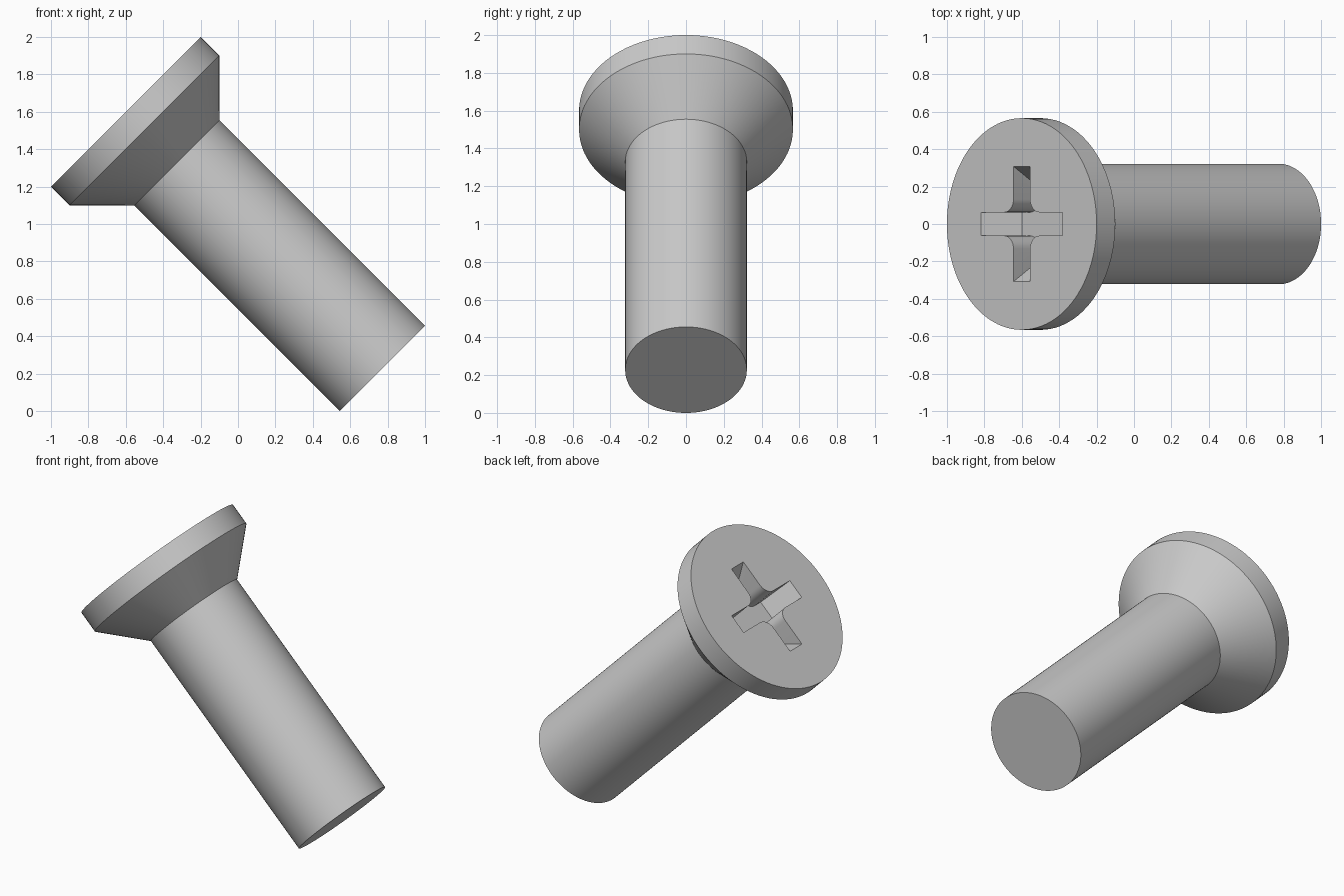
import bpy, bmesh, math
from mathutils import Matrix

if "Cube" in bpy.data.objects:
    bpy.data.objects.remove(bpy.data.objects["Cube"])

SIDES = 96
# Local z is the screw axis, head face at z = 0; then tilted 45 degrees into place
PLACE = Matrix.Translation((-0.6, 0, 1.6)) @ Matrix.Rotation(math.radians(-45), 4, 'Y')


def loft(name, rings):
    """Closed solid through rings of points listed from bottom to top."""
    bm = bmesh.new()
    loops = [[bm.verts.new(p) for p in ring] for ring in rings]
    n = len(loops[0])
    for a, b in zip(loops, loops[1:]):
        for i in range(n):
            j = (i + 1) % n
            bm.faces.new((a[i], a[j], b[j], b[i]))
    bm.faces.new(loops[0][::-1])
    bm.faces.new(loops[-1])
    bmesh.ops.recalc_face_normals(bm, faces=bm.faces)
    bm.transform(PLACE)
    mesh = bpy.data.meshes.new(name)
    bm.to_mesh(mesh)
    bm.free()
    obj = bpy.data.objects.new(name, mesh)
    bpy.context.collection.objects.link(obj)
    return obj


def circle(r, z):
    return [(r * math.cos(2 * math.pi * i / SIDES),
             r * math.sin(2 * math.pi * i / SIDES), z) for i in range(SIDES)]


def cross(reach, z, half=0.0625, fillet=0.07, steps=8):
    """Cross outline with rounded inner corners, one quarter repeated four times."""
    c = half + fillet
    quarter = [(reach, -half), (reach, half)]
    for i in range(steps + 1):
        t = math.radians(270 - 90 * i / steps)
        quarter.append((c + fillet * math.cos(t), c + fillet * math.sin(t)))
    pts = []
    for k in range(4):
        ca, sa = (1, 0, -1, 0)[k], (0, 1, 0, -1)[k]
        pts += [(x * ca - y * sa, x * sa + y * ca, z) for x, y in quarter]
    return pts


# Shank, countersunk cone and rim in one turned profile
screw = loft("countersunk_screw", [circle(r, z) for r, z in (
    (0.322, -1.941), (0.322, -0.386), (0.566, -0.141), (0.566, 0.0))])

# Tapered cross recess in the head
slope = 0.58
cutter = loft("recess_cutter", [cross(0.308 + slope * z, z) for z in (-0.195, 0.05)])
cutter.hide_render = True
mod = screw.modifiers.new("recess", 'BOOLEAN')
mod.operation = 'DIFFERENCE'
mod.solver = 'EXACT'
mod.object = cutter

bpy.context.view_layer.objects.active = screw
screw.select_set(True)
bpy.ops.object.modifier_apply(modifier=mod.name)
bpy.data.objects.remove(cutter)
bpy.ops.object.shade_smooth_by_angle(angle=math.radians(25))
